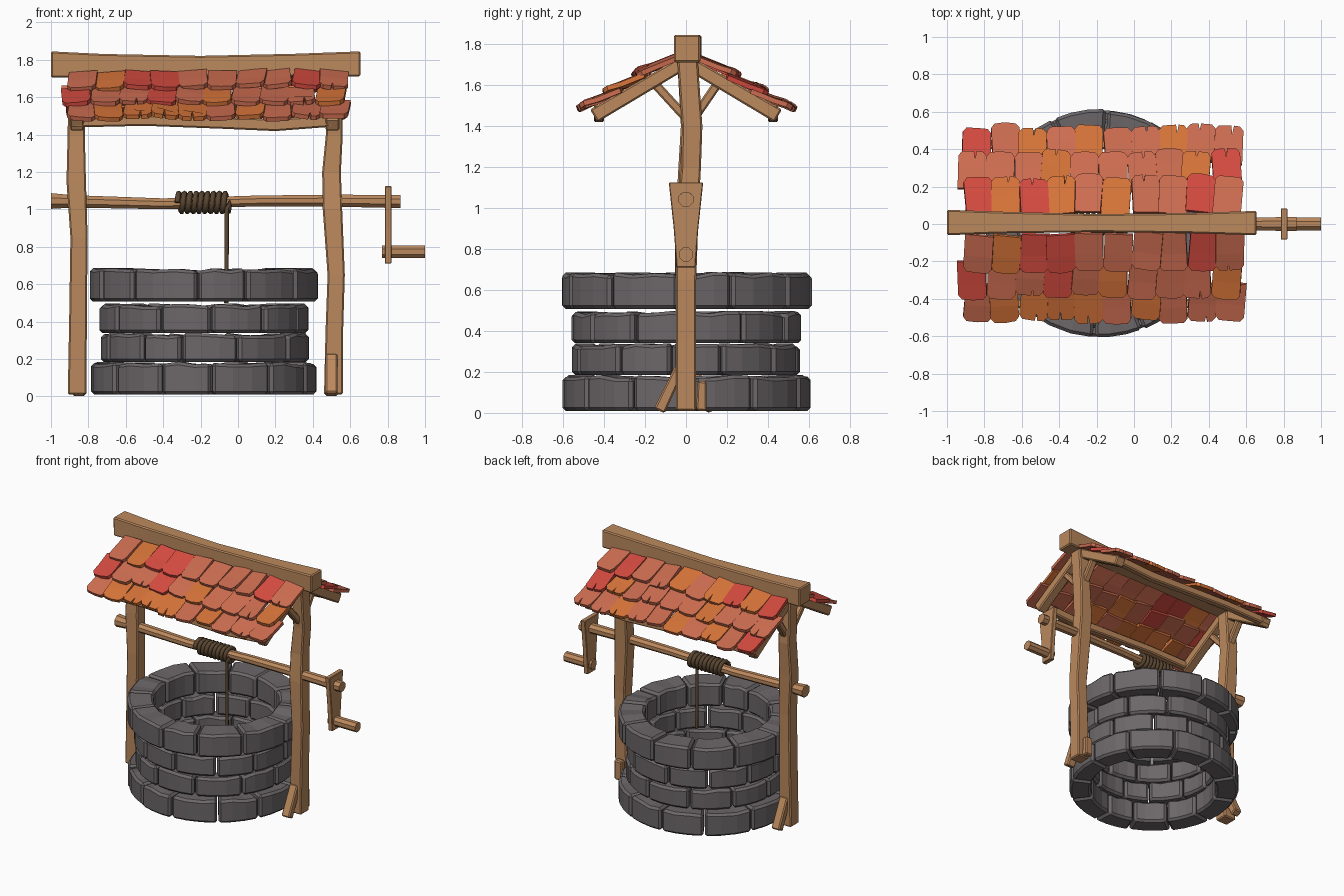
import bpy, math, random
from mathutils import Vector

if "Cube" in bpy.data.objects:
    bpy.data.objects.remove(bpy.data.objects["Cube"])

random.seed(4)
R = random.uniform


def material(name, rgb):
    m = bpy.data.materials.new(name)
    m.diffuse_color = (*rgb, 1)
    m.use_nodes = True
    m.node_tree.nodes["Principled BSDF"].inputs["Base Color"].default_value = m.diffuse_color
    return m


WOOD = material("wood", (0.50, 0.25, 0.11))
STONE = material("stone", (0.15, 0.135, 0.14))
ROPE = material("rope", (0.10, 0.06, 0.03))
TILES = [material("terracotta", (0.60, 0.15, 0.08)),
         material("orange_clay", (0.66, 0.17, 0.04)),
         material("red_clay", (0.66, 0.07, 0.05))]


def make(name, verts, faces, mats, bevel=0.0):
    me = bpy.data.meshes.new(name)
    me.from_pydata([tuple(v) for v in verts], [], faces)
    ob = bpy.data.objects.new(name, me)
    bpy.context.collection.objects.link(ob)
    for m in mats:
        me.materials.append(m)
    if bevel:
        b = ob.modifiers.new("bevel", "BEVEL")
        b.width, b.segments, b.limit_method = bevel, 1, 'ANGLE'
        b.angle_limit = math.radians(40)
    return ob


def skin(rings, n, base=0):
    """Faces joining a run of n-sided rings, with end caps."""
    f = [[base + n - 1 - i for i in range(n)]]
    for k in range(rings - 1):
        a = base + k * n
        f += [[a + i, a + (i + 1) % n, a + n + (i + 1) % n, a + n + i] for i in range(n)]
    f.append([base + (rings - 1) * n + i for i in range(n)])
    return f


def beam(name, stations, up, n=4, bevel=0.008):
    """Loft through stations (x, y, z, half width, half depth)."""
    d = (Vector(stations[-1][:3]) - Vector(stations[0][:3])).normalized()
    u = Vector(up).cross(d).normalized()
    w = d.cross(u)
    k = 1 / math.cos(math.pi / n)
    verts = []
    for x, y, z, a, b in stations:
        for i in range(n):
            t = 2 * math.pi * (i + 0.5) / n
            verts.append(Vector((x, y, z)) + u * a * k * math.cos(t) + w * b * k * math.sin(t))
    return make(name, verts, skin(len(stations), n), [WOOD], bevel)


X, Y, Z = (1, 0, 0), (0, 1, 0), (0, 0, 1)
CX = -0.18


# Stone courses: separate chamfered blocks in a ring
def course(name, z0, z1, r0, r1, turn, count=12):
    verts, faces = [], []
    step = 2 * math.pi / count
    cuts = [turn + i * step + R(-0.06, 0.06) for i in range(count)]
    cuts.append(cuts[0] + 2 * math.pi)
    for a, b in zip(cuts, cuts[1:]):
        base, dr = len(verts), R(-0.008, 0.008)
        for s in range(4):
            t = a + 0.008 + (b - a - 0.016) * s / 3
            top, ro = z1 + R(-0.012, 0.006), r1 + dr
            for r, z in ((r0, z0), (ro, z0), (ro, top), (r0, top)):
                verts.append((CX + r * math.cos(t), r * math.sin(t), z))
        faces += [f[::-1] for f in skin(4, 4, base)]
    make(name, verts, faces, [STONE], 0.016)


course("stone_course_bottom", 0.01, 0.18, 0.45, 0.605, 0.1)
course("stone_course_lower", 0.185, 0.335, 0.44, 0.56, 0.36)
course("stone_course_upper", 0.34, 0.492, 0.44, 0.558, 0.05)
course("stone_rim", 0.508, 0.682, 0.43, 0.612, 0.42)

# Crooked posts
beam("right_post", [(0.51, 0, 0.01, .05, .05), (0.515, 0, 0.35, .047, .05),
                    (0.525, 0, 0.65, .046, .05), (0.505, 0.01, 1.0, .052, .052),
                    (0.50, 0.025, 1.2, .05, .048), (0.515, 0.03, 1.4, .045, .05),
                    (0.515, 0.005, 1.76, .045, .05)], Y)
beam("left_post", [(-0.86, 0, 0.01, .05, .05), (-0.855, 0, 0.45, .047, .05),
                   (-0.85, 0, 0.85, .046, .05), (-0.865, 0.01, 1.15, .052, .05),
                   (-0.865, 0.025, 1.4, .046, .05), (-0.86, 0.005, 1.76, .045, .05)], Y)

# Foot wedges
beam("right_foot_brace", [(0.5, -0.13, 0.01, .028, .033), (0.5, -0.03, 0.22, .025, .033)], X)
beam("right_foot_block", [(0.5, 0.075, 0.01, .03, .025), (0.5, 0.078, 0.155, .03, .022)], Y)
beam("left_foot_brace", [(-0.85, 0.13, 0.01, .028, .033), (-0.85, 0.03, 0.22, .025, .033)], X)

# Ridge beam, thinner in the middle
beam("ridge_beam", [(-1.0, 0.008, 1.775, .068, .07), (-0.72, 0.008, 1.768, .058, .063),
                    (-0.2, 0.005, 1.765, .048, .056), (0.3, 0.005, 1.772, .054, .060),
                    (0.655, 0.005, 1.778, .065, .067)], Z)

# Rafters, post braces and eave rails on both slopes
for s, side in ((-1, "front"), (1, "back")):
    for x, end in ((-0.86, "left"), (0.505, "right")):
        beam(f"{side}_{end}_rafter", [(x, 0, 1.715, .033, .035),
                                      (x, s * 0.45, 1.45, .036, .037)], X)
        beam(f"{side}_{end}_post_brace", [(x, 0.02 + s * 0.02, 1.44, .022, .025),
                                          (x, s * 0.16, 1.615, .022, .025)], X)
    beam(f"{side}_eave_rail", [(-0.89, s * 0.425, 1.468, .025, .03), (-0.5, s * 0.425, 1.475, .025, .028),
                               (-0.1, s * 0.425, 1.462, .025, .03), (0.2, s * 0.425, 1.452, .025, .033),
                               (0.54, s * 0.425, 1.475, .025, .03)], Z)


# Overlapping clay tiles, some cracked
def tile_slope(name, s):
    ang = math.radians(31)
    down = Vector((0, s * math.cos(ang), -math.sin(ang)))
    nrm = Vector((0, s * math.sin(ang), math.cos(ang)))
    verts, faces, picks = [], [], []
    for row, v_end in enumerate((0.27, 0.43, 0.585)):
        cols = 10
        w = 1.5 / cols
        for c in range(cols):
            cx = -0.925 + w * (c + 0.5) + (0.012, -0.012, 0.01)[row]
            h, L = w / 2 + 0.001, 0.215
            e = v_end + R(-0.015, 0.015)
            rot, roll, lift = R(-0.09, 0.09), R(-0.13, 0.13), R(0.03, 0.042)
            pts = [(-h, -L, 0.003), (h, -L, 0.003), (h, -L * .45, .022), (-h, -L * .45, .022)]
            low = [(h, -0.03), (h * 0.75, -0.004)]
            if random.random() < 0.35:
                k = R(-0.3, 0.3) * h
                low += [(k + 0.008, 0), (k, -R(0.03, 0.06)), (k - 0.006, 0)]
            else:
                low += [(0, R(-0.004, 0.004))]
            low += [(-h * 0.75, -0.004), (-h, -0.03)]
            pts += [(x, v, lift) for x, v in low]
            base = len(verts)
            for x, v, n in pts:
                px, pv = x - v * rot, v + x * rot
                verts.append(Vector((cx + px, 0, 1.755)) + down * (e + pv) + nrm * (n + x * roll + 0.006))
            both = [[base, base + 3, base + 2, base + 1],
                    [base + 2, base + 3] + list(range(base + len(pts) - 1, base + 3, -1))]
            faces += both if s < 0 else [f[::-1] for f in both]
            picks += [random.choices((0, 1, 2), (6, 2, 2))[0]] * 2
    ob = make(name, verts, faces, TILES)
    # Flip any slope whose normals face inward, then thicken downward
    if ob.data.polygons[0].normal.dot(nrm) < 0:
        ob.data.flip_normals()
    for p, m in zip(ob.data.polygons, picks):
        p.material_index = m
    sol = ob.modifiers.new("thickness", "SOLIDIFY")
    sol.thickness, sol.offset = 0.024, -0.2


tile_slope("front_roof_tiles", -1)
tile_slope("back_roof_tiles", 1)

# Windlass axle and crank
beam("axle", [(-1.0, 0, 1.045, .045, .042), (-0.88, 0, 1.043, .036, .033), (-0.4, 0, 1.03, .032, .029),
              (0.1, 0, 1.045, .032, .029), (0.5, 0, 1.047, .034, .032), (0.87, 0, 1.042, .037, .035)],
     Z, n=8, bevel=0)
beam("crank_arm", [(0.803, 0, 0.71, .018, .046), (0.803, 0, 0.90, .018, .06),
                   (0.803, 0, 1.125, .018, .084)], Y, bevel=0.004)
beam("crank_handle", [(0.77, 0, 0.773, .034, .034), (1.0, 0, 0.773, .034, .034)], Z, n=8, bevel=0)

# Rope wound on the axle and hanging into the well
turns, seg = 9, 12
path = []
for i in range(turns * seg + 1):
    t = 2 * math.pi * i / seg
    path.append((-0.325 + 0.28 * i / (turns * seg), -0.048 * math.cos(t), 1.037 + 0.048 * math.sin(t)))
path += [(-0.06, -0.046, 1.0), (-0.062, -0.04, 0.5)]
cu = bpy.data.curves.new("rope_path", 'CURVE')
cu.dimensions, cu.bevel_depth, cu.bevel_resolution, cu.use_fill_caps = '3D', 0.0155, 1, True
sp = cu.splines.new('POLY')
sp.points.add(len(path) - 1)
for i, (p, q) in enumerate(zip(sp.points, path)):
    p.co = (*q, 1)
    p.radius = 1 if i < turns * seg else 0.75
rope = bpy.data.objects.new("rope", cu)
bpy.context.collection.objects.link(rope)
cu.materials.append(ROPE)
